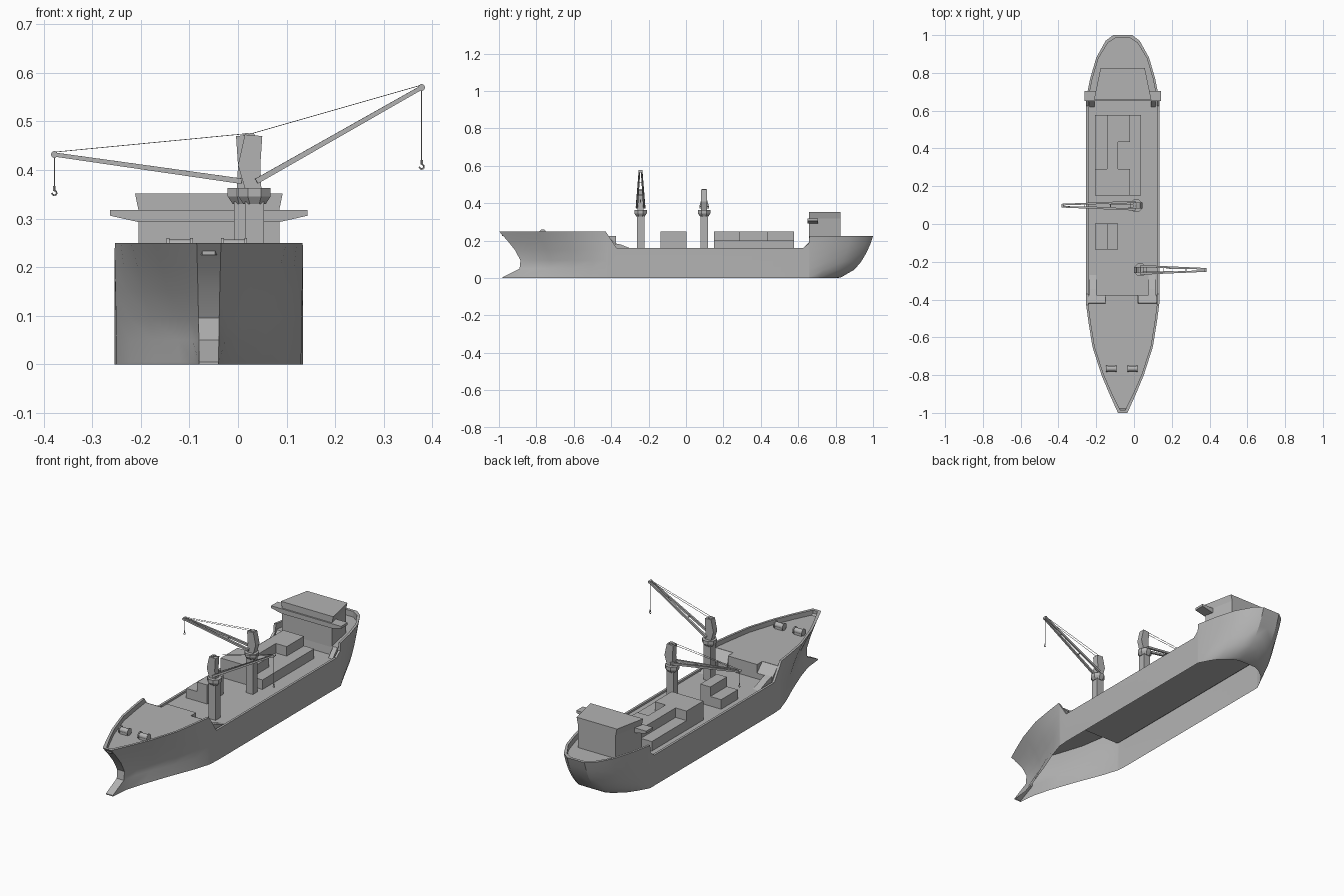
import bpy, bmesh, math
from mathutils import Vector

cube = bpy.data.objects.get("Cube")
if cube:
    bpy.data.objects.remove(cube, do_unlink=True)

GREY = (0.45, 0.45, 0.45, 1)
paint = bpy.data.materials.new("plain grey")
paint.use_nodes = True
paint.diffuse_color = GREY
paint.node_tree.nodes["Principled BSDF"].inputs["Base Color"].default_value = GREY

CX = -0.06      # hull centre line
DECK = 0.15     # main deck height
FORE = 0.225    # forecastle deck height


def finish(name, bm, smooth=False):
    bmesh.ops.recalc_face_normals(bm, faces=bm.faces)
    mesh = bpy.data.meshes.new(name)
    bm.to_mesh(mesh)
    bm.free()
    mesh.materials.append(paint)
    ob = bpy.data.objects.new(name, mesh)
    bpy.context.collection.objects.link(ob)
    if smooth:
        bpy.ops.object.select_all(action='DESELECT')
        ob.select_set(True)
        bpy.context.view_layer.objects.active = ob
        bpy.ops.object.shade_smooth_by_angle(angle=math.radians(30))
    return ob


def loft(bm, lower, upper):
    """Closed solid between two matching outlines."""
    a = [bm.verts.new(p) for p in lower]
    b = [bm.verts.new(p) for p in upper]
    bm.faces.new(a)
    bm.faces.new(b)
    for i in range(len(a)):
        j = (i + 1) % len(a)
        bm.faces.new((a[i], a[j], b[j], b[i]))


def box(bm, x0, x1, y0, y1, z0, z1):
    outline = [(x0, y0), (x1, y0), (x1, y1), (x0, y1)]
    loft(bm, [(x, y, z0) for x, y in outline], [(x, y, z1) for x, y in outline])


def tube(bm, p0, p1, r0, r1=None, sides=8):
    p0, p1 = Vector(p0), Vector(p1)
    r1 = r0 if r1 is None else r1
    turn = (p1 - p0).to_track_quat('Z', 'Y')
    ring = [turn @ Vector((math.cos(a), math.sin(a), 0)) for a in
            [math.tau * (i + 0.5) / sides for i in range(sides)]]
    loft(bm, [p0 + v * r0 for v in ring], [p1 + v * r1 for v in ring])


# Hull: stations from stem to stern (y, top half width, bottom half width, rail z, deck z)
stations = [
    (-1.0, 0, 0, .25, FORE), (-1.0, .025, .02, .25, FORE),
    (-.9, .07, .03, .25, FORE), (-.8, .112, .058, .25, FORE),
    (-.65, .16, .11, .25, FORE), (-.52, .181, .16, .25, FORE),
    (-.43, .193, .188, .25, FORE), (-.42, .194, .19, .235, FORE),
    (-.416, .194, .19, .229, DECK), (-.37, .194, .194, .16, DECK),
    (.625, .194, .194, .16, DECK), (.656, .194, .194, .185, DECK),
    (.66, .194, .194, .225, .195), (.77, .172, .168, .225, .195),
    (.88, .14, .135, .225, .195), (.97, .09, .085, .225, .195),
    (1.0, .05, .05, .225, .195), (1.0, 0, 0, .225, .195)]
levels = [0, .02, .2, .38, .6, .8, 1]
bow_cut = [.02, .02, .11, .115, .085, .045, 0]
stern_cut = [.19, .17, .1, .065, .035, .015, 0]

bm = bmesh.new()
columns = []
for y, wt, wb, rail, deck in stations:
    bow = max(0, (-y - .43) / .57)
    stern = max(0, (y - .66) / .34)
    col = []
    for t, b, s in zip(levels, bow_cut, stern_cut):
        w = wb + (wt - wb) * t ** 1.4
        col.append((w, y + b * bow - s * stern, rail * t))
    inner_w = max(wt - .012, 0)
    inner_y = y + .015 * bow ** 4 - .015 * stern ** 4
    col += [(inner_w, inner_y, rail), (inner_w, inner_y, deck), (0, inner_y, deck)]
    columns.append([bm.verts.new(p) for p in col])
for a, b in zip(columns, columns[1:]):
    for k in range(len(a) - 1):
        bm.faces.new((a[k], b[k], b[k + 1], a[k + 1]))
bmesh.ops.remove_doubles(bm, verts=bm.verts, dist=1e-5)
bmesh.ops.dissolve_degenerate(bm, edges=bm.edges, dist=1e-6)
hull = finish("hull", bm, True)
hull.location.x = CX
mirror = hull.modifiers.new("mirror", 'MIRROR')
mirror.merge_threshold = 0.0005

# Forecastle step and the stairs beside it
bm = bmesh.new()
box(bm, CX - .09, CX + .08, -.42, -.375, DECK, FORE)
finish("forecastle_step", bm)
for side, label in ((-1, "right"), (1, "left")):
    bm = bmesh.new()
    for profile, u0, u1 in (
            ([(-.418, DECK), (-.418, FORE), (-.375, .18), (-.375, DECK)], .085, .18),
            ([(-.375, DECK), (-.375, .185), (-.345, .178), (-.30, .16), (-.27, DECK)], .138, .175),
            ([(.62, DECK), (.66, .195), (.66, DECK)], .15, .175)):
        loft(bm, [(CX + side * u0, y, z) for y, z in profile],
             [(CX + side * u1, y, z) for y, z in profile])
    finish(label + "_stairs", bm)

# Deckhouse: stacked storeys tapering towards the stern
def plan(grow, z):
    return [(CX - .145 - grow, .658, z), (CX + .145 + grow, .658, z),
            (CX + .11 + grow, .825, z), (CX - .11 - grow, .825, z)]

storeys = [("lower", .19, .25, 0), ("middle", .25, .293, 0),
           ("bridge", .293, .318, 0), ("top", .318, .352, .007)]
for label, z0, z1, flare in storeys:
    bm = bmesh.new()
    loft(bm, plan(0, z0), plan(flare, z1))
    finish(label + "_deckhouse", bm)

bm = bmesh.new()
half = [(.145, .293), (.203, .306), (.203, .318)]
wing = half + [(-x, z) for x, z in reversed(half)]
loft(bm, [(CX + x, .65, z) for x, z in wing], [(CX + x, .705, z) for x, z in wing])
finish("bridge_wings", bm)

# Cargo: columns across, rows along; T is a tall stack, L a low one
XS = [-.206, -.143, -.085, -.022, .037]
def cargo(name, rows, ys):
    for r, row in enumerate(rows):
        for c, kind in enumerate(row):
            bm = bmesh.new()
            box(bm, XS[c], XS[c + 1], ys[r], ys[r + 1], DECK, .25 if kind == "T" else .2)
            finish(f"{name}_{r + 1}_{c + 1}", bm)

cargo("aft_cargo", ["TTTL", "LTLL", "LTTL"], [.15, .29, .435, .578])
cargo("fore_cargo", ["LT"], [-.135, .003])

# Bow winches
for i, x in enumerate((-.12, -.008)):
    bm = bmesh.new()
    tube(bm, (x - .027, -.766, .243), (x + .027, -.766, .243), .014, sides=16)
    for end in (-.027, .021):
        tube(bm, (x + end, -.766, .243), (x + end + .006, -.766, .243), .018, sides=16)
    box(bm, x - .022, x + .022, -.778, -.754, FORE, .243)
    finish(f"bow_winch_{i + 1}", bm, True)


# Cranes: d is the jib direction along x
def crane(name, x, y, d, tip_z, hook_z):
    bm = bmesh.new()
    box(bm, x - .02, x + .02, y - .02, y + .02, DECK, .335)
    finish(name + "_post", bm)

    bm = bmesh.new()
    tube(bm, (x, y, .33), (x, y, .346), .025, .036)
    tube(bm, (x, y, .346), (x, y, .363), .036)
    finish(name + "_collar", bm)

    bm = bmesh.new()
    outline = [(-.02, .363), (-.034, .41), (-.02, .473), (.016, .47), (.012, .41), (.014, .363)]
    loft(bm, [(x + d * u, y - .016, z) for u, z in outline],
         [(x + d * u, y + .016, z) for u, z in outline])
    tube(bm, (x - d * .006, y - .012, .47), (x - d * .006, y + .012, .47), .007, sides=12)
    finish(name + "_head", bm)

    tip = Vector((d * .378, y, tip_z))
    bm = bmesh.new()
    for s in (-1, 1):
        foot = Vector((x + d * .004, y + s * .02, .377))
        end = tip + Vector((0, s * .006, 0))
        tube(bm, foot, end, .008, .006, sides=4)
    for f in (.35, .7):
        mid = Vector((x, y, .377)).lerp(tip, f)
        gap = Vector((0, .02 - .014 * f, 0))
        tube(bm, mid - gap, mid + gap, .003, sides=4)
    tube(bm, tip - Vector((0, .01, 0)), tip + Vector((0, .01, 0)), .007, sides=12)
    finish(name + "_jib", bm)

    # Topping cables, hoist cable and hook
    bm = bmesh.new()
    for s in (-1, 1):
        tube(bm, (x - d * .006, y + s * .008, .475), tip + Vector((0, s * .005, .005)), .001, sides=4)
    tube(bm, tip, (tip.x, y, hook_z + .01), .0012, sides=4)
    arc = [Vector((tip.x + .005 * math.sin(a), y, hook_z + .005 * math.cos(a)))
           for a in [math.pi * k / 4 for k in range(7)]]
    for p, q in zip(arc, arc[1:]):
        tube(bm, p, q, .0018, sides=5)
    tube(bm, (tip.x, y, hook_z + .004), (tip.x, y, hook_z + .014), .003, sides=6)
    finish(name + "_rigging", bm)


crane("fore_crane", .034, -.243, 1, .57, .407)
crane("aft_crane", .012, .097, -1, .432, .353)
